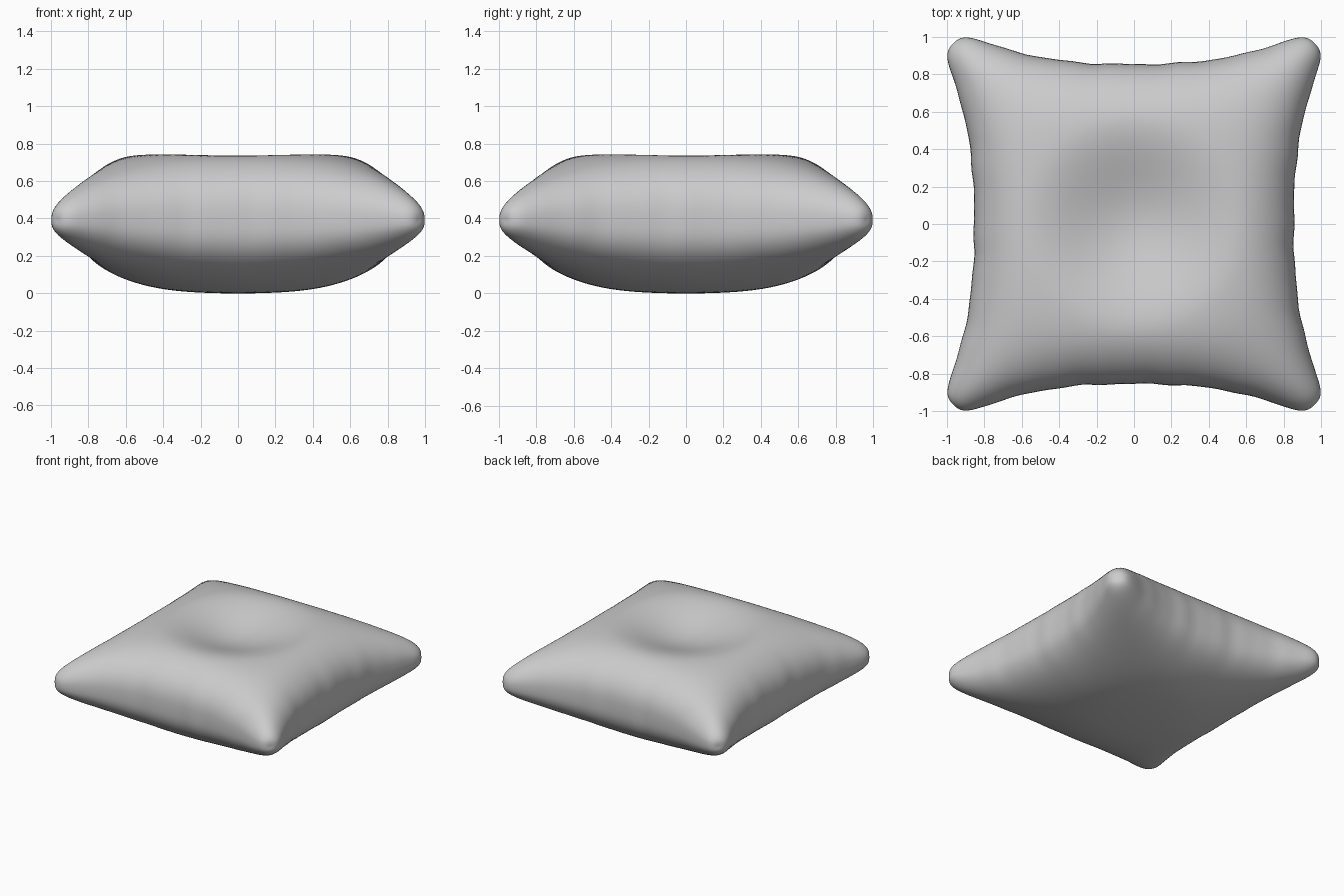
import bpy, bmesh
from math import sin, cos, pi, hypot

if "Cube" in bpy.data.objects:
    bpy.data.objects.remove(bpy.data.objects["Cube"], do_unlink=True)

SEAM_Z = 0.39
SEGMENTS = 64


def edge_reach(t):
    """Half width of the cushion: waisted mid-side, long rounded corners."""
    t = abs(t)
    return 0.855 + 0.195 * t ** 2.5 - 0.085 * t ** 20


def swell(s, t, height, limit, power, root):
    """Pillow height above the seam, gently flattened towards a limit."""
    f = max(0, 1 - abs(s) ** power) * max(0, 1 - abs(t) ** power)
    h = height * f ** root
    return h / (1 + (h / limit) ** 16) ** (1 / 16)


def pucker(s, t, phase):
    """Faint fabric ripples that fade away from the seam and the corners."""
    wave = sin(19 * t + phase) + 0.6 * sin(33 * t + 2 * phase)
    return 0.003 * wave * abs(s) ** 8 * (1 - t * t) * (1 if s > 0 else -1)


def dent(x, y):
    """Round hollow pressed into the top."""
    r = min(hypot(x, y) / 0.61, 1)
    return 0.125 * (1 + cos(pi * r)) / 2


def shape_half(bm, top):
    grid = bmesh.ops.create_grid(bm, x_segments=SEGMENTS, y_segments=SEGMENTS, size=1)
    for v in grid["verts"]:
        # Crowd the grid lines towards the seam so that it rounds over smoothly
        s, t = (sin(c * pi / 2) for c in v.co.xy)
        x = s * edge_reach(t) + pucker(s, t, 1 if s > 0 else 2)
        y = t * edge_reach(s) + pucker(t, s, 3 if t > 0 else 4)
        if top:
            z = SEAM_Z + swell(s, t, 0.43, 0.362, 2.4, 0.38) - dent(x, y)
        else:
            z = SEAM_Z - swell(s, t, 0.418, 0.402, 1.75, 0.36)
        v.co = (x, y, z)


# Cushion: two swollen halves welded along the seam
bm = bmesh.new()
shape_half(bm, True)
shape_half(bm, False)
bmesh.ops.remove_doubles(bm, verts=bm.verts, dist=0.00002)
bmesh.ops.recalc_face_normals(bm, faces=bm.faces)
mesh = bpy.data.meshes.new("cushion")
bm.to_mesh(mesh)
bm.free()
mesh.shade_smooth()
cushion = bpy.data.objects.new("cushion", mesh)
bpy.context.collection.objects.link(cushion)

# Plain fabric
fabric = bpy.data.materials.new("grey fabric")
fabric.use_nodes = True
colour = (0.6, 0.6, 0.6, 1)
fabric.diffuse_color = colour
fabric.node_tree.nodes["Principled BSDF"].inputs["Base Color"].default_value = colour
mesh.materials.append(fabric)
